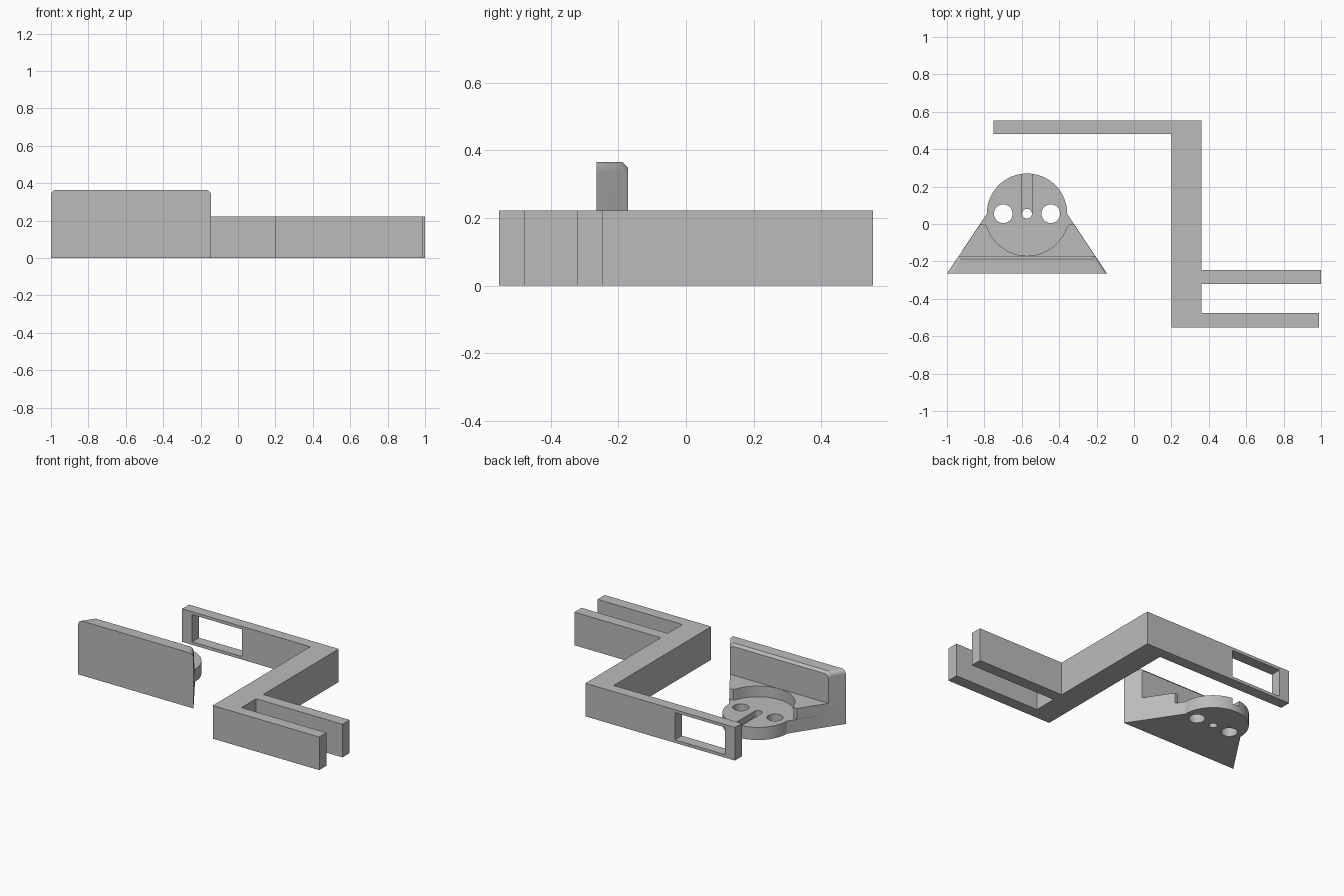
import bpy, bmesh, math

if "Cube" in bpy.data.objects:
    bpy.data.objects.remove(bpy.data.objects["Cube"])

grey = bpy.data.materials.new("plain grey")
grey.diffuse_color = (0.5, 0.5, 0.5, 1)
grey.use_nodes = True
grey.node_tree.nodes["Principled BSDF"].inputs["Base Color"].default_value = grey.diffuse_color

CX, CY = -0.572, 0.055       # centre of the round seat
FRONT, BACK = -0.265, -0.172  # front and back of the upright wall


def finish(name, bm, smooth=True):
    bmesh.ops.recalc_face_normals(bm, faces=bm.faces[:])
    me = bpy.data.meshes.new(name)
    bm.to_mesh(me)
    bm.free()
    ob = bpy.data.objects.new(name, me)
    bpy.context.collection.objects.link(ob)
    me.materials.append(grey)
    if smooth:
        bpy.ops.object.select_all(action='DESELECT')
        ob.select_set(True)
        bpy.context.view_layer.objects.active = ob
        bpy.ops.object.shade_smooth_by_angle(angle=math.radians(30))
    return ob


def prism(name, pts, z0, z1, smooth=True):
    """Extrude a flat outline from z0 to z1."""
    bm = bmesh.new()
    face = bm.faces.new([bm.verts.new((x, y, z0)) for x, y in pts])
    top = bmesh.ops.extrude_face_region(bm, geom=[face])
    bmesh.ops.translate(bm, vec=(0, 0, z1 - z0),
                        verts=[v for v in top["geom"] if isinstance(v, bmesh.types.BMVert)])
    return finish(name, bm, smooth)


def rect(x0, x1, y0, y1):
    return [(x0, y0), (x1, y0), (x1, y1), (x0, y1)]


def arc(cx, cy, r, a0, a1, n):
    return [(cx + r * math.cos(a0 + (a1 - a0) * i / n),
             cy + r * math.sin(a0 + (a1 - a0) * i / n)) for i in range(n + 1)]


def cut(ob, cutter):
    cutter.hide_render = True
    cutter.hide_viewport = False
    mod = ob.modifiers.new("cut", 'BOOLEAN')
    mod.operation = 'DIFFERENCE'
    mod.solver = 'EXACT'
    mod.object = cutter
    bpy.ops.object.select_all(action='DESELECT')
    bpy.context.view_layer.objects.active = ob
    ob.select_set(True)
    bpy.ops.object.modifier_apply(modifier=mod.name)
    bpy.data.objects.remove(cutter)


def half_width(y):
    """Half width of the tapering holder at depth y."""
    return 0.428 - (y - FRONT) * 0.672


# Stepped bracket with two prongs and a long arm
bracket = prism("bracket", [
    (0.2, -0.553), (0.99, -0.553), (0.99, -0.477), (0.36, -0.477),
    (0.36, -0.322), (1.0, -0.322), (1.0, -0.246), (0.36, -0.246),
    (0.36, 0.553), (-0.75, 0.553), (-0.75, 0.48), (0.2, 0.48)], 0, 0.222, False)

# Window through the long arm
cut(bracket, prism("window_cutter", rect(-0.676, -0.306, 0.4, 0.6), 0.02, 0.202, False))

# Upright wall: rounded top corners, tapering back, chamfered top back edge
bm = bmesh.new()
rings = []
for y, inset in ((FRONT, 0), (BACK - 0.016, 0), (BACK, 0.016)):
    w, top, r = half_width(y), 0.365 - inset, 0.03
    right = [(w, 0)] + arc(w - r, top - r, r, 0, math.pi / 2, 8)
    outline = right + [(-x, z) for x, z in reversed(right)]
    rings.append([bm.verts.new((CX + x, y, z)) for x, z in outline])
for a, b in zip(rings, rings[1:]):
    for i in range(len(a)):
        j = (i + 1) % len(a)
        bm.faces.new((a[i], a[j], b[j], b[i]))
bm.faces.new(rings[0])
bm.faces.new(rings[-1])
finish("upright_wall", bm)

# Base plate ending in the round seat
w = half_width(BACK)
base = prism("round_seat", [(CX - w, BACK), (CX + w, BACK)]
             + arc(CX, CY, 0.215, 0, math.pi, 40), 0, 0.085)

# Two screw holes, a centre hole and a groove in the seat
for x, r in ((-0.127, 0.05), (0.127, 0.05), (0, 0.026)):
    cut(base, prism("hole_cutter", arc(CX + x, CY, r, 0, math.tau * 31 / 32, 31), -0.1, 0.2))
cut(base, prism("groove_cutter", rect(CX - 0.027, CX + 0.027, CY, 0.4), 0.045, 0.2, False))
bpy.ops.object.shade_smooth_by_angle(angle=math.radians(30))

# Raised shoulders curving around the seat
R = 0.225
a = math.asin(0.075 / R)
lip = [(half_width(0), 0), (0.236, 0), (0.222, -0.005)]
prism("raised_shoulders", [(CX - w, BACK), (CX + w, BACK)]
      + [(CX + x, y) for x, y in lip]
      + arc(CX, CY, R, -a, a - math.pi, 32)
      + [(CX - x, y) for x, y in reversed(lip)], 0.085, 0.157)
